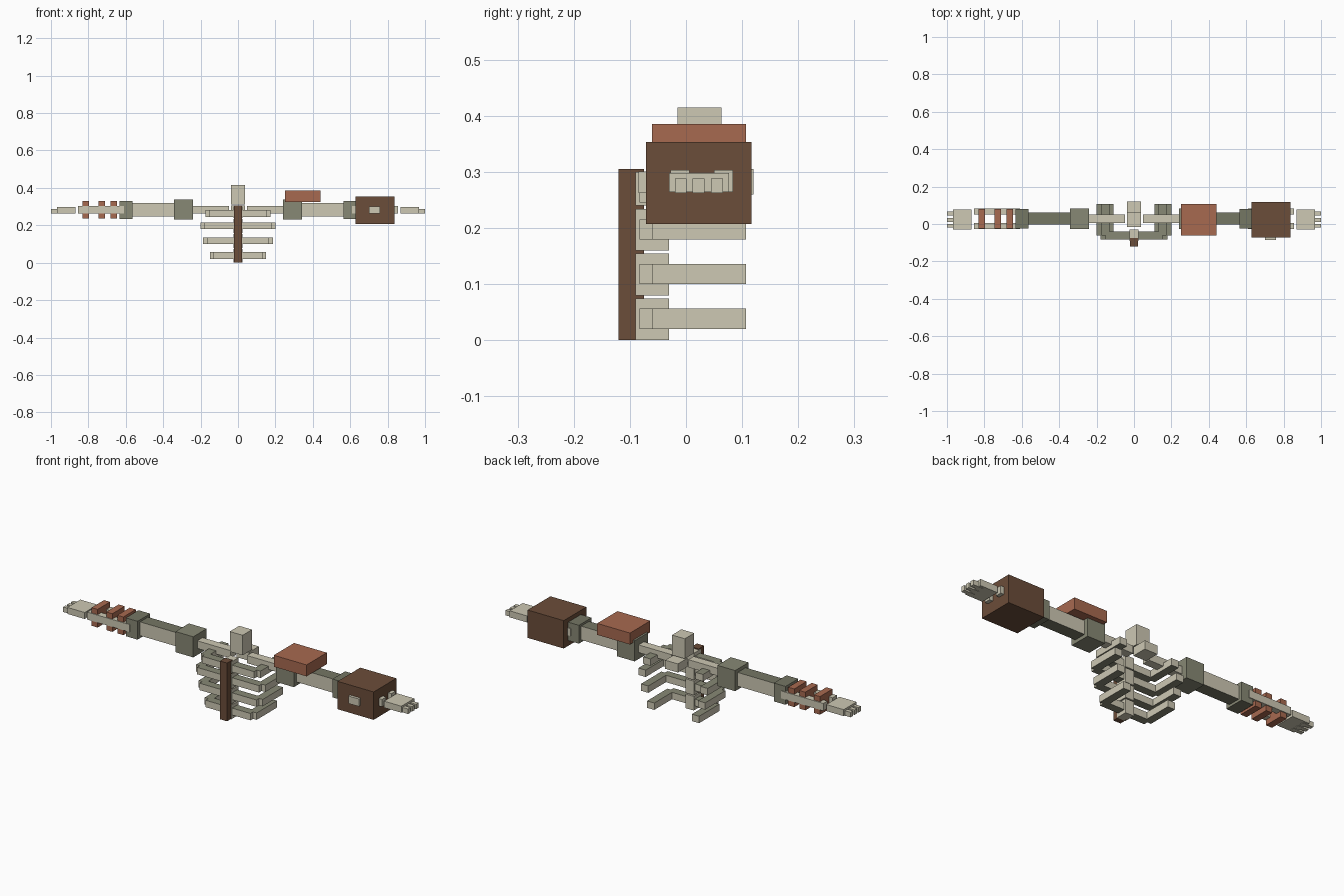
import bpy, bmesh
from mathutils import Vector

cube = bpy.data.objects.get("Cube")
if cube:
    bpy.data.objects.remove(cube, do_unlink=True)


def material(name, rgb):
    col = [(c / 255) ** 2.2 for c in rgb] + [1]
    m = bpy.data.materials.new(name)
    m.use_nodes = True
    m.diffuse_color = col
    bsdf = m.node_tree.nodes["Principled BSDF"]
    bsdf.inputs["Base Color"].default_value = col
    bsdf.inputs["Roughness"].default_value = 0.9
    return m


BONE = material("pale bone", (204, 199, 178))
OLIVE = material("grey olive", (134, 135, 116))
DARK = material("dark olive", (116, 118, 100))
BROWN = material("dark leather", (107, 78, 60))
CORAL = material("red clay", (166, 105, 81))


def box(name, x, y, z, mat, cap=None):
    """Box from (min, max) ranges; cap colours its top and bottom."""
    bm = bmesh.new()
    bmesh.ops.create_cube(bm, size=1)
    size = Vector((x[1] - x[0], y[1] - y[0], z[1] - z[0]))
    mid = Vector((x[0] + x[1], y[0] + y[1], z[0] + z[1])) / 2
    for v in bm.verts:
        v.co = Vector(a * b for a, b in zip(v.co, size)) + mid
    bm.normal_update()
    if cap:
        for f in bm.faces:
            f.material_index = int(abs(f.normal.z) > 0.5)
    me = bpy.data.meshes.new(name)
    bm.to_mesh(me)
    bm.free()
    me.materials.append(mat)
    if cap:
        me.materials.append(cap)
    ob = bpy.data.objects.new(name, me)
    bpy.context.collection.objects.link(ob)
    return ob


def side_box(name, side, x, *rest):
    """Box given by its distance from the centre on one side."""
    label = "left_" if side > 0 else "right_"
    return box(label + name, sorted((side * x[0], side * x[1])), *rest)


# Neck, upper vertebra and strap
box("neck", (-0.037, 0.037), (-0.015, 0.063), (0.31, 0.415), BONE)
box("neck_vertebra", (-0.037, 0.037), (0.04, 0.12), (0.26, 0.305), BONE)
box("chest_strap", (-0.021, 0.021), (-0.12, -0.075), (0, 0.305), BROWN)

# Breastbone segments
for i in range(4):
    z = 0.08 * i
    top = min(z + 0.074, 0.3)
    box("breastbone_segment", (-0.024, 0.024), (-0.09, -0.03), (z, top), BONE)

# Ribs: a front bar with a side bar at each end
for half, z in ((0.13, 0.02), (0.165, 0.1), (0.18, 0.179), (0.152, 0.245)):
    height = (z, z + 0.036)
    box("rib_front", (-half, half), (-0.083, -0.04), height, BONE, OLIVE)
    for s in (-1, 1):
        side_box("rib_side", s, (half - 0.021, half + 0.021),
                 (-0.061, 0.107), height, BONE, OLIVE)

# Arms
for s in (-1, 1):
    side_box("collarbone", s, (0.048, 0.25), (0.006, 0.05), (0.264, 0.304), BONE)
    side_box("shoulder", s, (0.24, 0.343), (-0.028, 0.083), (0.23, 0.338), OLIVE)
    side_box("upper_arm", s, (0.33, 0.58), (-0.004, 0.062), (0.248, 0.32), BONE, DARK)
    side_box("elbow", s, (0.565, 0.633), (-0.025, 0.08), (0.235, 0.331), OLIVE, DARK)
    for y in (-0.028, 0.05):
        side_box("forearm_bone", s, (0.61, 0.855), (y, y + 0.034), (0.264, 0.303), BONE)
    side_box("palm", s, (0.868, 0.968), (-0.03, 0.077), (0.264, 0.298), BONE)
    for y in (-0.02, 0.012, 0.045):
        side_box("finger", s, (0.94, 1), (y, y + 0.021), (0.262, 0.288), BONE)

# Right forearm bindings
for x in (0.648, 0.712, 0.797):
    side_box("forearm_binding", -1, (x, x + 0.035), (-0.024, 0.079), (0.236, 0.331), CORAL)

# Left shoulder pad, gauntlet and its front peg
side_box("shoulder_pad", 1, (0.25, 0.44), (-0.061, 0.107), (0.325, 0.385), CORAL)
side_box("gauntlet", 1, (0.627, 0.836), (-0.071, 0.117), (0.207, 0.353), BROWN)
side_box("gauntlet_peg", 1, (0.7, 0.76), (-0.085, -0.05), (0.262, 0.301), BONE)
